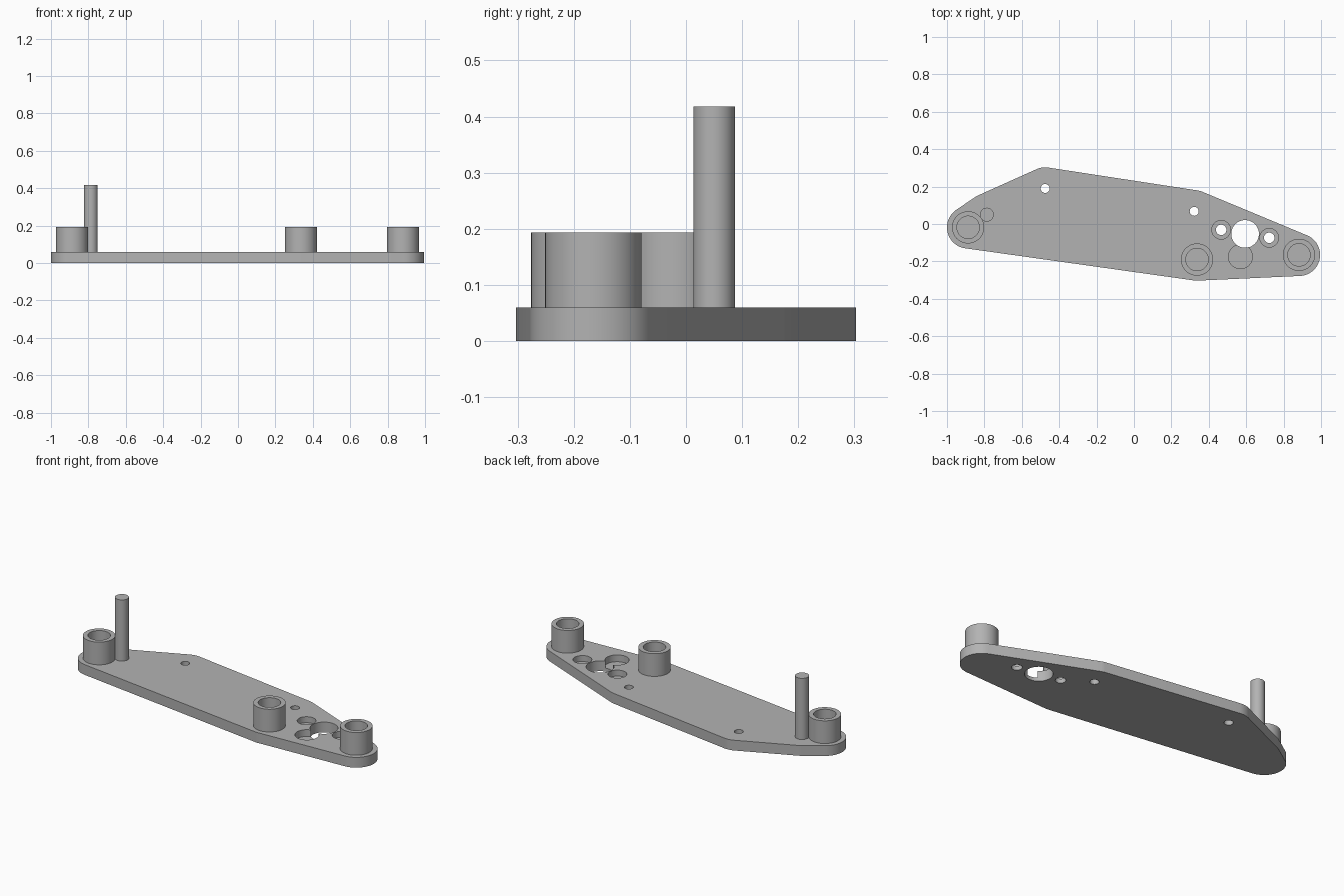
import bpy, bmesh, math

if "Cube" in bpy.data.objects:
    bpy.data.objects.remove(bpy.data.objects["Cube"])

PLATE_TOP, BOSS_TOP, POST_TOP = 0.06, 0.193, 0.418
EDGE = 0.113
BOSSES = [("left_end", -0.887, -0.018), ("middle", 0.337, -0.19), ("right_end", 0.882, -0.165)]
POST = (-0.787, 0.05)
PIN_HOLES = [(-0.475, 0.19), (0.322, 0.068)]
SCREW_HOLES = [(0.466, -0.031), (0.723, -0.074)]

grey = bpy.data.materials.new("light_grey")
grey.use_nodes = True
grey.diffuse_color = (0.45, 0.45, 0.45, 1)
grey.node_tree.nodes["Principled BSDF"].inputs["Base Color"].default_value = (0.45, 0.45, 0.45, 1)


def finish(name, bm):
    bmesh.ops.recalc_face_normals(bm, faces=bm.faces)
    mesh = bpy.data.meshes.new(name)
    bm.to_mesh(mesh)
    bm.free()
    mesh.materials.append(grey)
    ob = bpy.data.objects.new(name, mesh)
    bpy.context.collection.objects.link(ob)
    return ob


def ring(bm, x, y, r, z, n=64):
    step = math.tau / n
    return [bm.verts.new((x + r * math.cos(i * step), y + r * math.sin(i * step), z)) for i in range(n)]


def cylinder(name, x, y, r, z0, z1):
    bm = bmesh.new()
    lo, hi = ring(bm, x, y, r, z0), ring(bm, x, y, r, z1)
    bm.faces.new(lo)
    bm.faces.new(hi)
    for i in range(len(lo)):
        bm.faces.new((lo[i - 1], lo[i], hi[i], hi[i - 1]))
    return finish(name, bm)


def tube(name, x, y, outer, inner, z0, z1):
    bm = bmesh.new()
    # closed loop of rings: outside, top rim, bore, bottom rim
    rings = [ring(bm, x, y, r, z) for r, z in ((outer, z0), (outer, z1), (inner, z1), (inner, z0))]
    for k in range(4):
        a, b = rings[k - 1], rings[k]
        for i in range(len(a)):
            bm.faces.new((a[i - 1], a[i], b[i], b[i - 1]))
    return finish(name, bm)


def smooth(ob):
    bpy.ops.object.select_all(action="DESELECT")
    ob.select_set(True)
    bpy.context.view_layer.objects.active = ob
    bpy.ops.object.shade_smooth_by_angle(angle=math.radians(30))


def convex_outline(points):
    # half hulls of the sorted points, joined into one loop
    def half(pts):
        out = []
        for p in pts:
            while len(out) > 1 and ((out[-1][0] - out[-2][0]) * (p[1] - out[-2][1])
                                    - (out[-1][1] - out[-2][1]) * (p[0] - out[-2][0])) <= 1e-9:
                out.pop()
            out.append(p)
        return out[:-1]
    pts = sorted(points)
    return half(pts) + half(pts[::-1])


# Plate: a band stretched round equal discs at the bosses, post and pin holes
centres = [(x, y) for _, x, y in BOSSES] + [POST] + PIN_HOLES
points = [(x + EDGE * math.cos(i * math.tau / 64), y + EDGE * math.sin(i * math.tau / 64))
          for x, y in centres for i in range(64)]
bm = bmesh.new()
base = bm.faces.new([bm.verts.new((x, y, 0)) for x, y in convex_outline(points)])
top = bmesh.ops.extrude_face_region(bm, geom=[base], use_keep_orig=True)
bmesh.ops.translate(bm, vec=(0, 0, PLATE_TOP),
                    verts=[g for g in top["geom"] if isinstance(g, bmesh.types.BMVert)])
plate = finish("plate", bm)

# Holes: x, y, radius, floor height (below zero goes right through)
holes = [(x, y, 0.024, -0.05) for x, y in PIN_HOLES]
for x, y in SCREW_HOLES:
    holes += [(x, y, 0.028, -0.05), (x, y, 0.05, 0.025)]
holes += [(0.594, -0.053, 0.074, -0.05), (0.569, -0.175, 0.064, 0.02)]
cutters = []
for x, y, r, floor in holes:
    cutter = cylinder("hole_cutter", x, y, r, floor, 0.12)
    cutter.hide_render = True
    cut = plate.modifiers.new("hole", "BOOLEAN")
    cut.operation, cut.solver, cut.object = "DIFFERENCE", "EXACT", cutter
    cutters.append(cutter)
bpy.context.view_layer.objects.active = plate
for mod in list(plate.modifiers):
    bpy.ops.object.modifier_apply(modifier=mod.name)
for cutter in cutters:
    bpy.data.objects.remove(cutter)
smooth(plate)

# Hollow bosses and the tall post
for label, x, y in BOSSES:
    smooth(tube(label + "_boss", x, y, 0.086, 0.06, PLATE_TOP, BOSS_TOP))
smooth(cylinder("post", *POST, 0.037, PLATE_TOP, POST_TOP))
